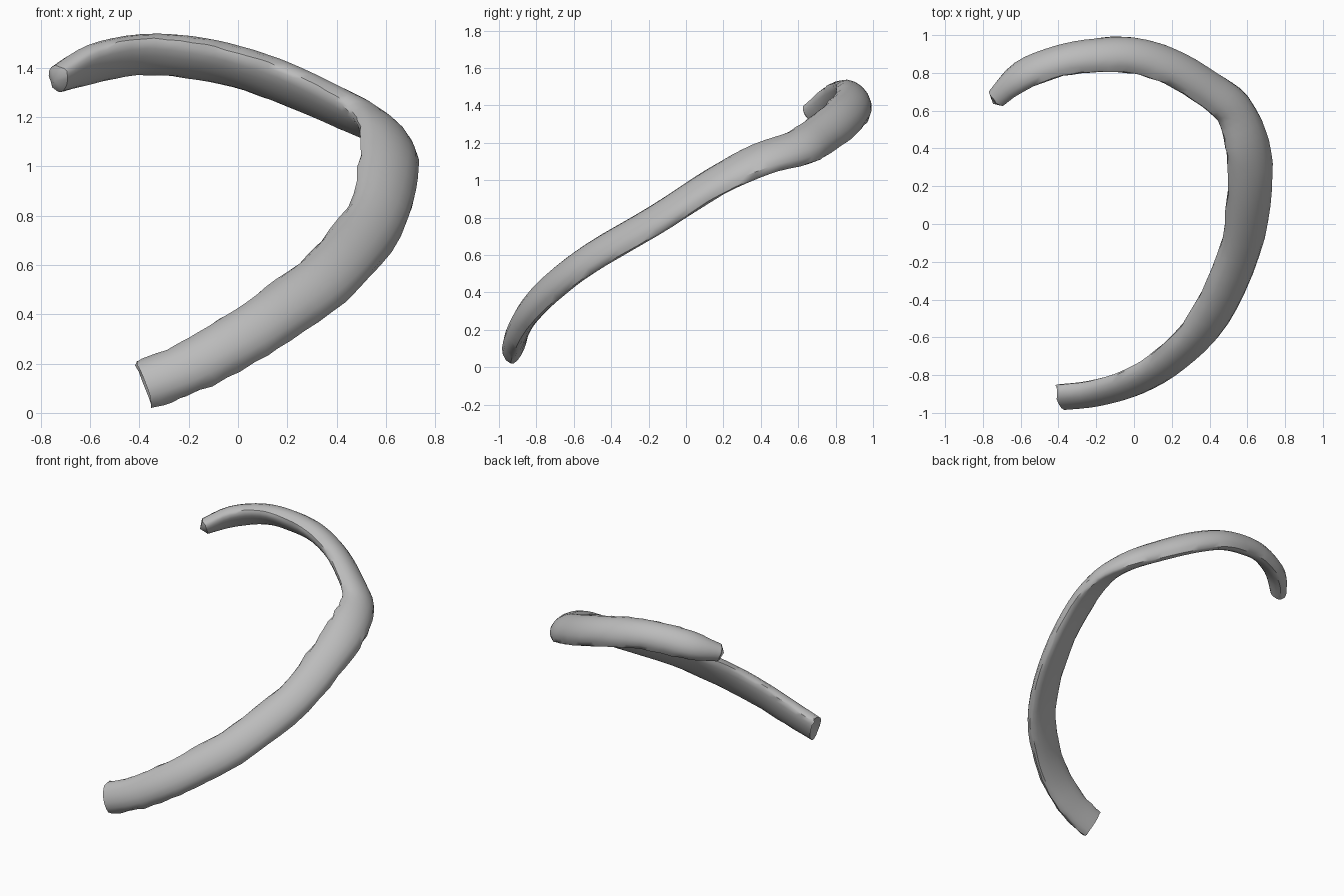
import bpy
import bmesh
import math
import random
from mathutils import Vector

if "Cube" in bpy.data.objects:
    bpy.data.objects.remove(bpy.data.objects["Cube"], do_unlink=True)
random.seed(4)

# Stations along the bone: centre, outward direction, half width, half thickness
STATIONS = [
    ((-.38, -.92, .12), (0, -.93, .37), .105, .06),
    ((-.2, -.90, .19), (.1, -.9, .4), .11, .06),
    ((0, -.84, .30), (.2, -.85, .45), .115, .06),
    ((.2, -.72, .43), (.3, -.75, .5), .12, .06),
    ((.4, -.51, .59), (.4, -.6, .65), .125, .06),
    ((.56, -.17, .79), (.45, -.45, .75), .125, .06),
    ((.62, .16, 1.0), (.45, -.3, .8), .13, .06),
    ((.61, .4, 1.12), (.5, 0, .85), .13, .06),
    ((.54, .6, 1.18), (.5, .3, .8), .12, .065),
    ((.4, .72, 1.25), (.4, .5, .75), .115, .065),
    ((.2, .84, 1.34), (.25, .6, .75), .115, .065),
    ((0, .90, 1.41), (.1, .6, .8), .11, .065),
    ((-.2, .90, 1.45), (0, .65, .75), .105, .065),
    ((-.4, .87, 1.46), (-.1, .7, .7), .1, .06),
    ((-.6, .79, 1.42), (-.3, .65, .65), .095, .06),
    ((-.73, .67, 1.36), (-.5, .6, .6), .06, .05),
]
STEPS = 4
SIDES = 16


def spline(points, i, t):
    """Smooth curve through the points, after point i by fraction t."""
    last = len(points) - 1
    a, b, c, d = (points[min(max(i + k, 0), last)] for k in (-1, 0, 1, 2))
    return b + (c - a) * t / 2 + (a * 2 - b * 5 + c * 4 - d) * t ** 2 / 2 + (b * 3 - a - c * 3 + d) * t ** 3 / 2


centres = [Vector(s[0]) for s in STATIONS]
normals = [Vector(s[1]).normalized() for s in STATIONS]
sizes = [Vector((s[2], s[3], 0)) for s in STATIONS]
params = [(i, k / STEPS) for i in range(len(STATIONS) - 1) for k in range(STEPS)]
params.append((len(STATIONS) - 2, 1))
path = [spline(centres, i, t) for i, t in params]

# Loft a domed, flat-backed section along the path
bm = bmesh.new()
rings = []
for n, (i, t) in enumerate(params):
    tangent = (path[min(n + 1, len(path) - 1)] - path[max(n - 1, 0)]).normalized()
    out = spline(normals, i, t)
    out = (out - tangent * out.dot(tangent)).normalized()
    across = tangent.cross(out)
    width, thick, _ = spline(sizes, i, t)
    ring = []
    for j in range(SIDES):
        a = math.tau * j / SIDES
        c, s = math.cos(a), math.sin(a)
        v = -.35 + (1.35 if s > 0 else .65) * s
        wobble = 1 + random.uniform(-.05, .05) * abs(c) ** 4
        edge_slip = tangent * random.uniform(-.012, .012) * abs(c) ** 4
        ring.append(bm.verts.new(path[n] + across * c * width * wobble + out * v * thick + edge_slip))
    rings.append(ring)

for r, q in zip(rings, rings[1:]):
    for j in range(SIDES):
        k = (j + 1) % SIDES
        bm.faces.new((r[j], r[k], q[k], q[j]))

# Broken ends, slightly sunken at the start and bulging at the tip
for ring, push in ((rings[0], (.03, 0, .02)), (rings[-1], (-.02, -.03, -.01))):
    middle = sum((v.co for v in ring), Vector()) / SIDES + Vector(push)
    tip = bm.verts.new(middle)
    for j in range(SIDES):
        bm.faces.new((ring[j], ring[(j + 1) % SIDES], tip))

bmesh.ops.recalc_face_normals(bm, faces=bm.faces)
mesh = bpy.data.meshes.new("rib_bone")
bm.to_mesh(mesh)
bm.free()
bone = bpy.data.objects.new("rib_bone", mesh)
bpy.context.collection.objects.link(bone)

# Plain grey bone
grey = bpy.data.materials.new("bone_grey")
grey.use_nodes = True
colour = (.5, .5, .5, 1)
grey.diffuse_color = colour
grey.node_tree.nodes["Principled BSDF"].inputs["Base Color"].default_value = colour
mesh.materials.append(grey)

bpy.ops.object.select_all(action="DESELECT")
bone.select_set(True)
bpy.context.view_layer.objects.active = bone
bpy.ops.object.shade_smooth_by_angle(angle=math.radians(40))
